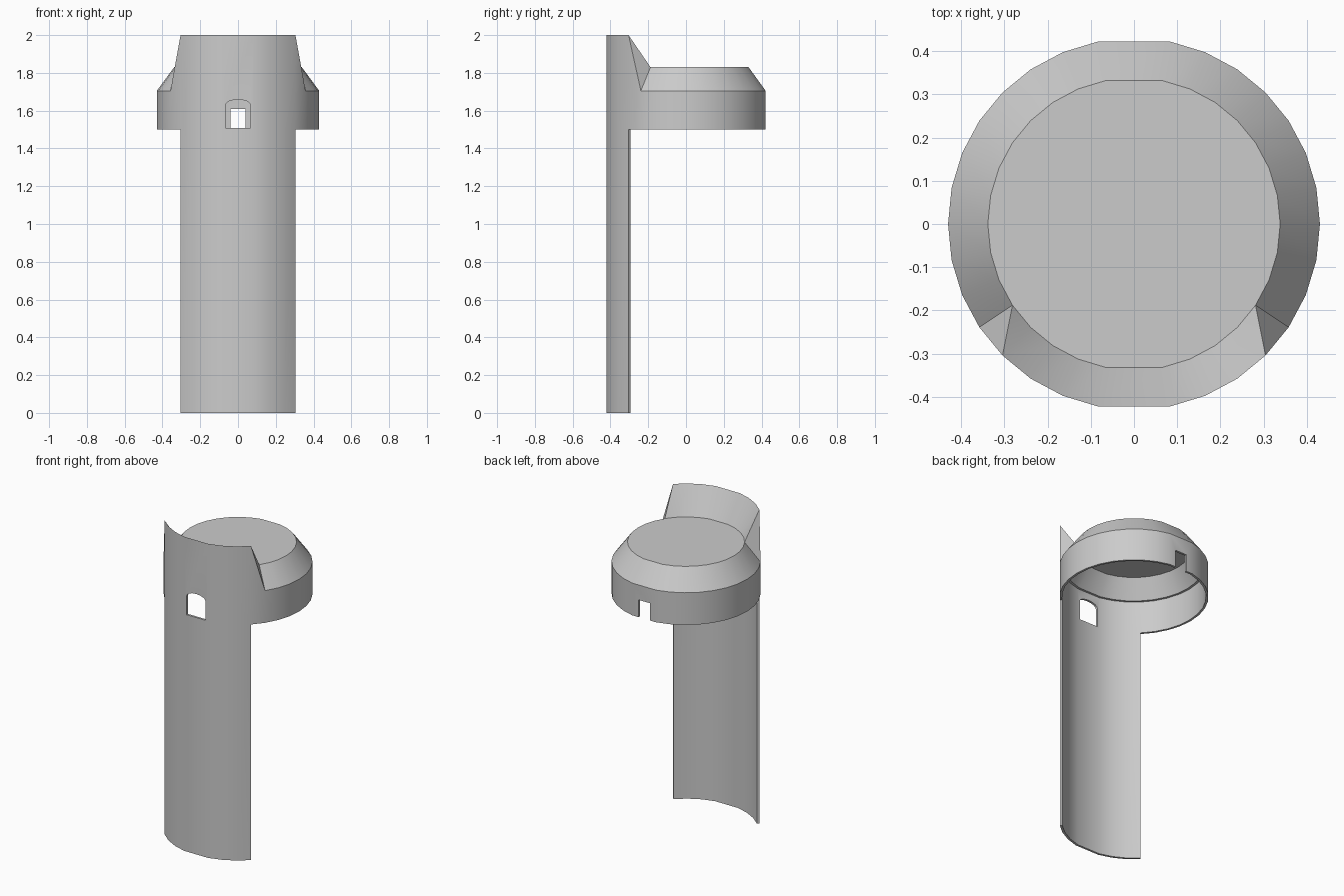
import bpy, bmesh, math

if "Cube" in bpy.data.objects:
    bpy.data.objects.remove(bpy.data.objects["Cube"])

R = 0.43
# 32-step circle without the points at front and back, leaving flat window panels
STEPS = [i for i in range(32) if i not in (8, 24)]
N = len(STEPS)


def is_front(i):
    return 20 <= i <= 28


def new_object(name, bm):
    bmesh.ops.recalc_face_normals(bm, faces=bm.faces[:])
    me = bpy.data.meshes.new(name)
    bm.to_mesh(me)
    bm.free()
    ob = bpy.data.objects.new(name, me)
    bpy.context.collection.objects.link(ob)
    return ob


def column(bm, i):
    # cross-section of the head, outside to inside; front part rises to a tall parapet
    a = math.tau * i / 32
    profile = [(R, 1.5), (R, 2.0 if is_front(i) else 1.705), (0.338, 1.83),
               (0.33, 1.82), (0.402, 1.705), (0.416, 1.705), (0.416, 1.5)]
    return [bm.verts.new((r * math.cos(a), r * math.sin(a), z)) for r, z in profile]


# Head ring with sloped roof
bm = bmesh.new()
cols = [column(bm, i) for i in STEPS]
front_bottom = []
for k in range(N):
    i, j = STEPS[k], STEPS[(k + 1) % N]
    a, b = cols[k], cols[(k + 1) % N]
    for s in range(7):
        t = (s + 1) % 7
        if s == 2:
            continue
        if s == 1 and is_front(i) and not is_front(j):
            bm.faces.new((a[1], b[1], b[2]))
            bm.faces.new((a[1], b[2], a[2]))
        elif s == 1 and is_front(j) and not is_front(i):
            bm.faces.new((b[1], a[1], a[2]))
            bm.faces.new((b[1], a[2], b[2]))
        else:
            f = bm.faces.new((a[s], b[s], b[t], a[t]))
            if s == 6 and is_front(i) and is_front(j):
                front_bottom.append(f)
# Roof disc, top and underside
bm.faces.new([c[2] for c in cols])
bm.faces.new([c[3] for c in cols])
# The two discs belong to one thin solid: close the inner surface separately
# Front wall pulled down to the ground
res = bmesh.ops.extrude_face_region(bm, geom=front_bottom)
for g in res["geom"]:
    if isinstance(g, bmesh.types.BMVert):
        g.co.z = 0.0
left = [f for f in front_bottom if f.is_valid]
if left:
    bmesh.ops.delete(bm, geom=left, context='FACES_ONLY')
tower = new_object("tower_shell", bm)


def cut_opening(name, outline, y0, y1):
    bm = bmesh.new()
    f = bm.faces.new([bm.verts.new((x, y0, z)) for x, z in outline])
    res = bmesh.ops.extrude_face_region(bm, geom=[f], use_keep_orig=True)
    for g in res["geom"]:
        if isinstance(g, bmesh.types.BMVert):
            g.co.y = y1
    cutter = new_object(name, bm)
    cutter.hide_render = True
    mod = tower.modifiers.new(name, 'BOOLEAN')
    mod.operation = 'DIFFERENCE'
    mod.solver = 'EXACT'
    mod.object = cutter
    bpy.ops.object.modifier_apply(modifier=name)
    bpy.data.objects.remove(cutter)


bpy.context.view_layer.objects.active = tower
tower.select_set(True)

# Arched front window and square back notch
arch = [(0.066 * math.cos(math.pi * k / 8), 1.63 + 0.028 * math.sin(math.pi * k / 8))
        for k in range(9)]
cut_opening("front_window", [(-0.066, 1.508), (0.066, 1.508)] + arch, -0.5, -0.3)
cut_opening("back_notch", [(-0.04, 1.4), (0.04, 1.4), (0.04, 1.61), (-0.04, 1.61)], 0.3, 0.5)

bpy.ops.object.shade_smooth_by_angle(angle=math.radians(30))
